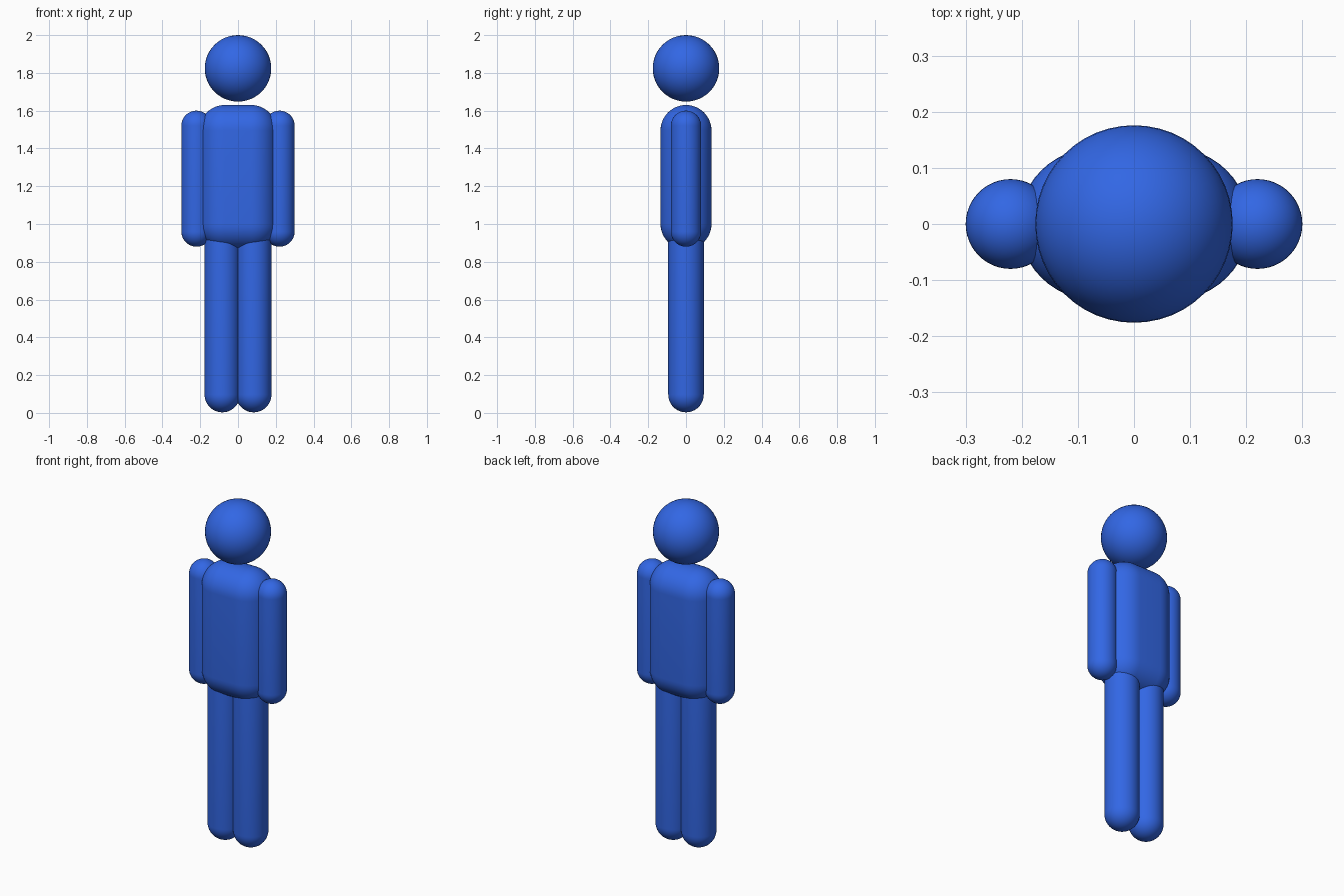
import bpy, bmesh, math
from mathutils import Vector

if "Cube" in bpy.data.objects:
    bpy.data.objects.remove(bpy.data.objects["Cube"])

blue = bpy.data.materials.new("figure blue")
blue.diffuse_color = (0.032, 0.135, 0.78, 1)
blue.use_nodes = True
blue.node_tree.nodes["Principled BSDF"].inputs["Base Color"].default_value = blue.diffuse_color

SEGMENTS, RINGS = 48, 24


def rounded_body(name, radius, centres):
    """Smooth solid wrapped around equal spheres at the given centres."""
    bm = bmesh.new()
    for c in centres:
        c = Vector(c)
        for pole in (-radius, radius):
            bm.verts.new(c + Vector((0, 0, pole)))
        for i in range(1, RINGS):
            t = math.pi * i / RINGS
            for j in range(SEGMENTS):
                p = 2 * math.pi * j / SEGMENTS
                bm.verts.new(c + radius * Vector((math.sin(t) * math.cos(p),
                                                  math.sin(t) * math.sin(p),
                                                  math.cos(t))))
    bmesh.ops.convex_hull(bm, input=bm.verts[:])
    bmesh.ops.delete(bm, geom=[v for v in bm.verts if not v.link_faces], context='VERTS')
    # Merge flat triangle pairs back into clean panels
    bmesh.ops.dissolve_limit(bm, angle_limit=0.003, verts=bm.verts[:], edges=bm.edges[:])
    bmesh.ops.recalc_face_normals(bm, faces=bm.faces[:])
    for f in bm.faces:
        f.smooth = True
    mesh = bpy.data.meshes.new(name)
    bm.to_mesh(mesh)
    bm.free()
    mesh.materials.append(blue)
    obj = bpy.data.objects.new(name, mesh)
    bpy.context.collection.objects.link(obj)
    return obj


# Floating ball head
rounded_body("head", 0.176, [(0, 0, 1.824)])

# Wide torso with rounded shoulders and hips
rounded_body("torso", 0.135, [(x, 0, z) for x in (-0.07, 0.07) for z in (1.0, 1.495)])

# Capsule arms and legs on both sides
for side, s in (("left", 1), ("right", -1)):
    rounded_body(side + "_arm", 0.08, [(s * 0.22, 0, z) for z in (0.96, 1.52)])
    rounded_body(side + "_leg", 0.094, [(s * 0.083, 0, z) for z in (0.097, 0.95)])
